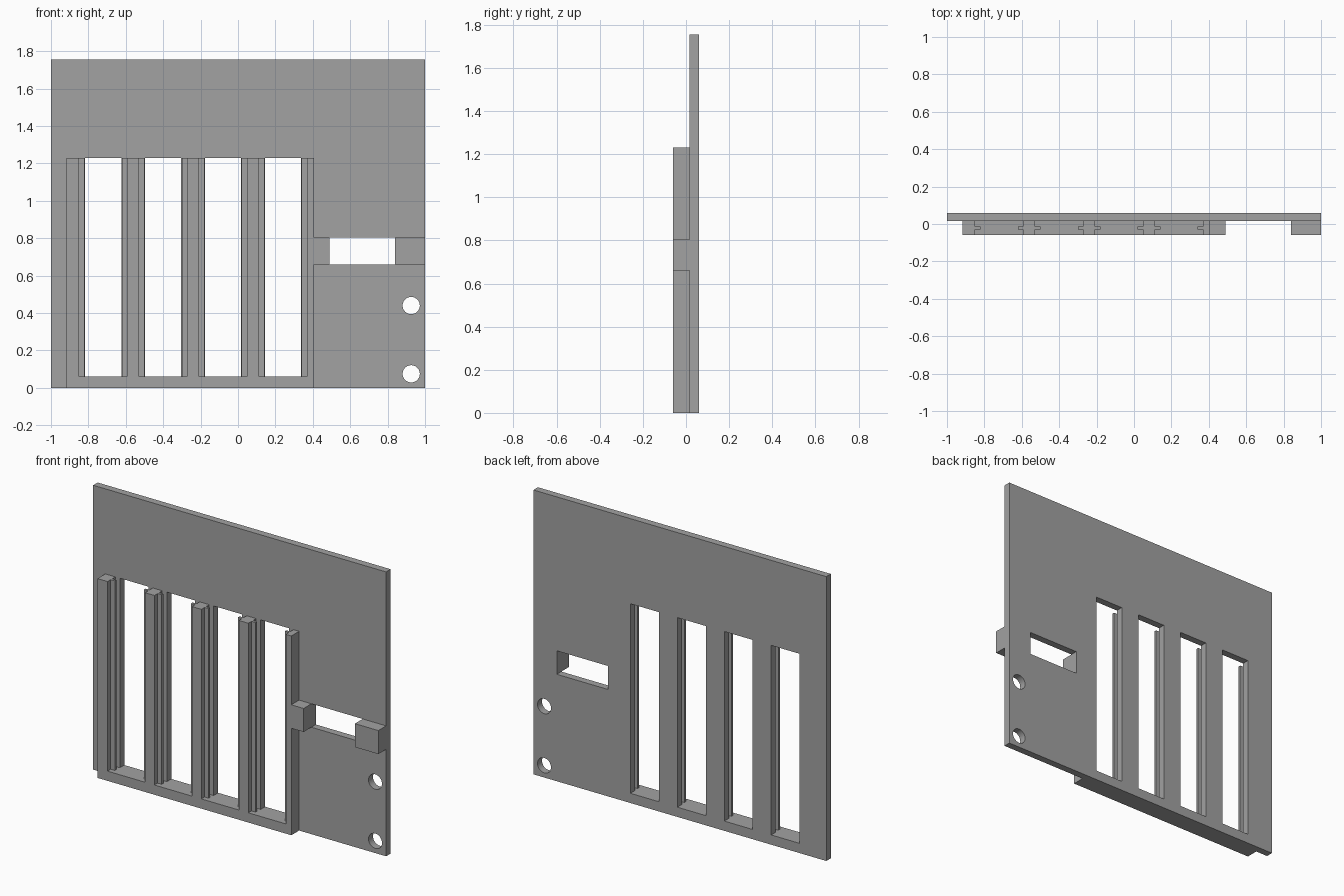
import bpy, bmesh
from mathutils import Matrix

cube = bpy.data.objects.get("Cube")
if cube:
    bpy.data.objects.remove(cube, do_unlink=True)

# Single plain grey
grey = bpy.data.materials.new("plain_grey")
grey.use_nodes = True
colour = (0.36, 0.36, 0.36, 1)
grey.diffuse_color = colour
grey.node_tree.nodes["Principled BSDF"].inputs["Base Color"].default_value = colour

FRONT, MID, BACK = -0.06, 0.016, 0.06
SLOT_Z, TOP_Z = 0.06, 1.23
CENTRES = [-0.721 + 0.3205 * i for i in range(4)]
LATCH_Z = (0.66, 0.805)


def to_object(name, bm):
    bmesh.ops.recalc_face_normals(bm, faces=bm.faces)
    mesh = bpy.data.meshes.new(name)
    bm.to_mesh(mesh)
    bm.free()
    obj = bpy.data.objects.new(name, mesh)
    mesh.materials.append(grey)
    bpy.context.collection.objects.link(obj)
    return obj


def slab(name, outline, y0, y1):
    """Extrude an x-z outline from y0 to y1."""
    bm = bmesh.new()
    face = bm.faces.new([bm.verts.new((x, y0, z)) for x, z in outline])
    new = bmesh.ops.extrude_face_region(bm, geom=[face])["geom"]
    verts = [v for v in new if isinstance(v, bmesh.types.BMVert)]
    bmesh.ops.translate(bm, verts=verts, vec=(0, y1 - y0, 0))
    return to_object(name, bm)


def box(name, x0, x1, y0, y1, z0, z1):
    return slab(name, [(x0, z0), (x1, z0), (x1, z1), (x0, z1)], y0, y1)


def cut(target, cutter):
    cutter.hide_render = True
    mod = target.modifiers.new("cut", 'BOOLEAN')
    mod.operation, mod.solver, mod.object = 'DIFFERENCE', 'EXACT', cutter
    bpy.context.view_layer.objects.active = target
    bpy.ops.object.modifier_apply(modifier=mod.name)
    bpy.data.objects.remove(cutter, do_unlink=True)


# Back panel with four tall slots, a latch window and two round holes
panel = box("back_panel", -1, 1, MID, BACK, 0, 1.755)
for c in CENTRES:
    cut(panel, box("slot_cutter", c - 0.097, c + 0.097, -0.2, 0.2, SLOT_Z, TOP_Z))
cut(panel, box("window_cutter", 0.49, 0.84, -0.2, 0.2, *LATCH_Z))
for z in (0.075, 0.44):
    bm = bmesh.new()
    bmesh.ops.create_cone(bm, cap_ends=True, segments=48, radius1=0.046, radius2=0.046,
                          depth=0.4, matrix=Matrix.Translation((0.926, 0, z)) @ Matrix.Rotation(1.570796, 4, 'X'))
    cut(panel, to_object("hole_cutter", bm))

# Comb-shaped front frame: bottom bar and five posts
outline = [(-0.918, 0), (0.406, 0), (0.406, TOP_Z)]
for c in reversed(CENTRES):
    outline += [(c + 0.128, TOP_Z), (c + 0.128, SLOT_Z), (c - 0.128, SLOT_Z), (c - 0.128, TOP_Z)]
outline.append((-0.918, TOP_Z))
slab("front_frame", outline, FRONT, MID)

# Thin guide ribs on both sides of each slot
for i, c in enumerate(CENTRES):
    for side, s in (("right", -1), ("left", 1)):
        x0, x1 = sorted((c + s * 0.128, c + s * 0.1))
        box(f"guide_rib_{side}_{i + 1}", x0, x1, -0.029, -0.014, SLOT_Z, TOP_Z)

# Latch blocks beside the window
box("latch_block_inner", 0.406, 0.49, FRONT, MID, *LATCH_Z)
box("latch_block_outer", 0.84, 1, FRONT, MID, *LATCH_Z)

# Smooth hole walls, keep every corner sharp
bpy.ops.object.select_all(action='DESELECT')
panel.select_set(True)
bpy.context.view_layer.objects.active = panel
bpy.ops.object.shade_smooth_by_angle()
